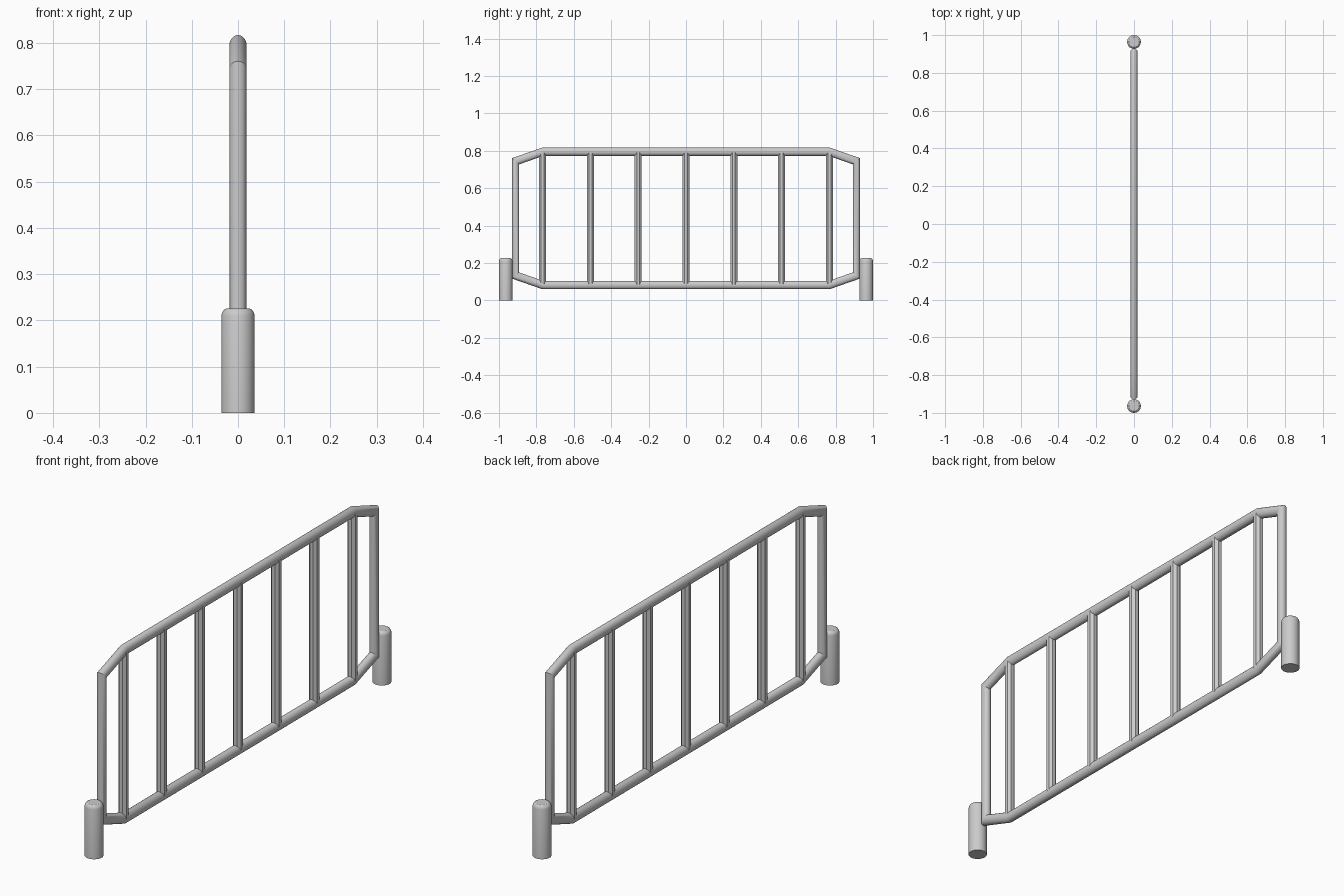
import bpy, bmesh
from math import sin, cos, pi, radians
from mathutils import Vector

if "Cube" in bpy.data.objects:
    bpy.data.objects.remove(bpy.data.objects["Cube"])


def make_object(name, bm, smooth=True):
    bmesh.ops.recalc_face_normals(bm, faces=bm.faces)
    mesh = bpy.data.meshes.new(name)
    bm.to_mesh(mesh)
    bm.free()
    ob = bpy.data.objects.new(name, mesh)
    bpy.context.collection.objects.link(ob)
    if smooth:
        bpy.ops.object.select_all(action='DESELECT')
        bpy.context.view_layer.objects.active = ob
        ob.select_set(True)
        bpy.ops.object.shade_smooth_by_angle(angle=radians(30))
    return ob


def bridge(bm, a, b):
    n = len(a)
    for i in range(n):
        j = (i + 1) % n
        bm.faces.new((a[i], a[j], b[j], b[i]))


def closed_tube(name, path, radius, z_scale, sides=24):
    """Mitred closed tube in the YZ plane, stretched along z."""
    pts = [Vector((y, z / z_scale)) for y, z in path]
    bm = bmesh.new()
    rings = []
    for i, p in enumerate(pts):
        d0 = (p - pts[i - 1]).normalized()
        d1 = (pts[(i + 1) % len(pts)] - p).normalized()
        n0, n1 = Vector((d0.y, -d0.x)), Vector((d1.y, -d1.x))
        miter = (n0 + n1) / (1 + n0.dot(n1))
        ring = []
        for k in range(sides):
            a = 2 * pi * k / sides
            q = p + miter * radius * cos(a)
            ring.append(bm.verts.new((radius * sin(a), q.x, q.y * z_scale)))
        rings.append(ring)
    for i, ring in enumerate(rings):
        bridge(bm, rings[i - 1], ring)
    return make_object(name, bm)


def turned(name, y, profile, sides, smooth=True):
    """Capped upright solid from (radius, z) pairs."""
    bm = bmesh.new()
    rings = []
    for r, z in profile:
        rings.append([bm.verts.new((r * cos(2 * pi * (k + .5) / sides),
                                    y + r * sin(2 * pi * (k + .5) / sides), z))
                      for k in range(sides)])
    for a, b in zip(rings, rings[1:]):
        bridge(bm, a, b)
    bm.faces.new(rings[0])
    bm.faces.new(rings[-1])
    return make_object(name, bm, smooth)


# Outer frame with chamfered corners
half = [(0.765, 0.082), (0.911, 0.133), (0.911, 0.744), (0.765, 0.795)]
frame_path = half + [(-y, z) for y, z in reversed(half)]
closed_tube("outer_frame", frame_path, 0.0185, 1.2)

# Upright bars
for i in range(-3, 4):
    turned(f"upright_bar_{i + 4}", i * 0.2555,
           [(0.0202, 0.085), (0.0202, 0.792)], 8, smooth=False)

# Foot posts with rounded tops
post_profile = [(0.0363, 0), (0.0363, 0.21), (0.0345, 0.217),
                (0.031, 0.2225), (0.026, 0.2255)]
for side, name in ((-1, "front_post"), (1, "back_post")):
    turned(name, side * 0.9637, post_profile, 32)
